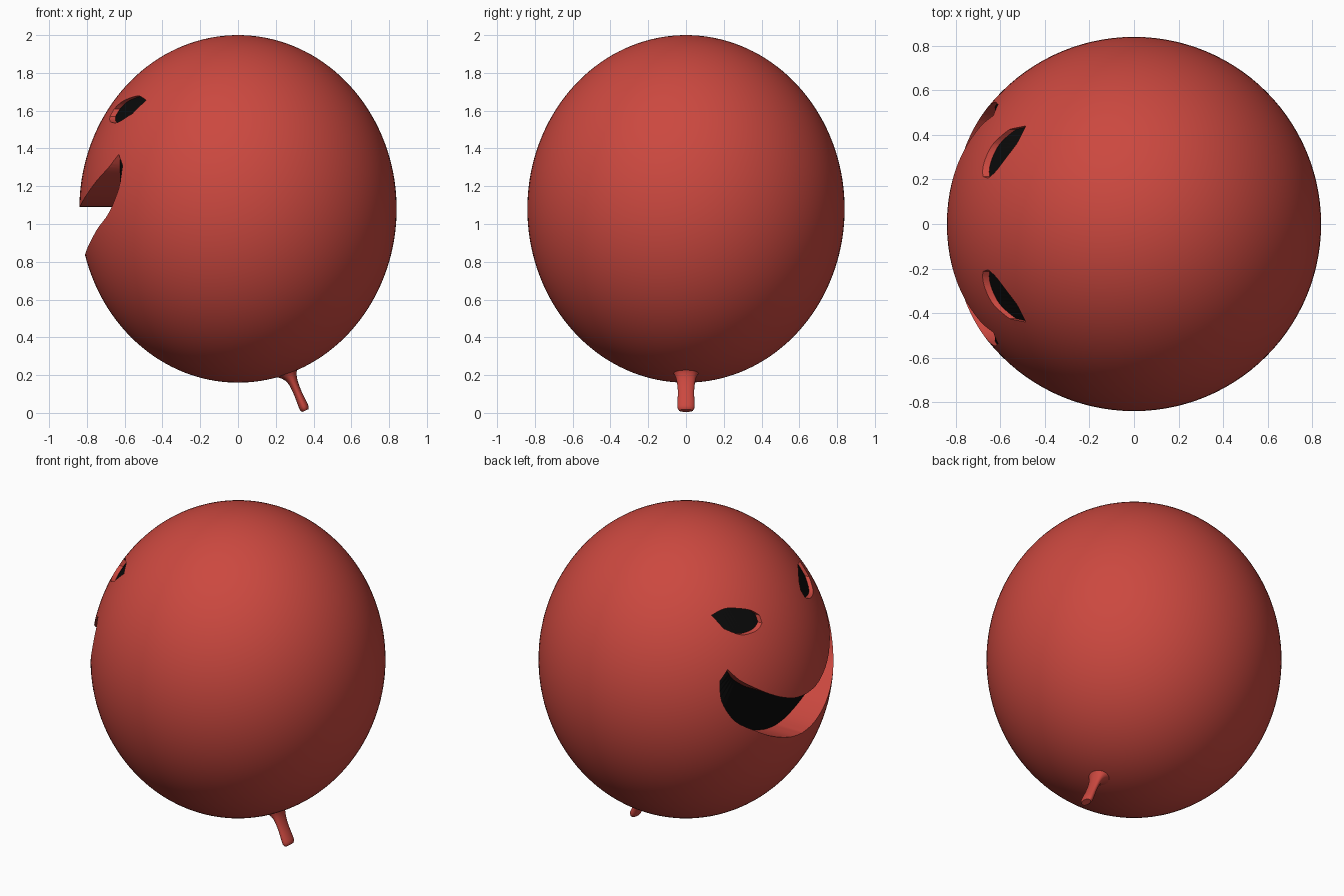
import bpy, bmesh, math

if "Cube" in bpy.data.objects:
    bpy.data.objects.remove(bpy.data.objects["Cube"])

RX, RZ, CZ = 0.84, 0.92, 1.08   # body radii and centre height


def material(name, rgb):
    m = bpy.data.materials.new(name)
    m.diffuse_color = (*rgb, 1)
    m.use_nodes = True
    m.node_tree.nodes["Principled BSDF"].inputs["Base Color"].default_value = m.diffuse_color
    return m


RED = material("red_skin", (0.60, 0.065, 0.05))
BLACK = material("black_hollow", (0.003, 0.003, 0.003))


def finish(bm, name, mat):
    bmesh.ops.recalc_face_normals(bm, faces=bm.faces)
    me = bpy.data.meshes.new(name)
    bm.to_mesh(me)
    bm.free()
    me.materials.append(mat)
    ob = bpy.data.objects.new(name, me)
    bpy.context.collection.objects.link(ob)
    return ob


def smooth(ob, angle=35):
    bpy.ops.object.select_all(action='DESELECT')
    ob.select_set(True)
    bpy.context.view_layer.objects.active = ob
    bpy.ops.object.shade_smooth_by_angle(angle=math.radians(angle))


def spline(pts, n=4):
    """Catmull-Rom refinement of an open chain."""
    out = []
    for i in range(len(pts) - 1):
        p = [pts[max(i - 1, 0)], pts[i], pts[i + 1], pts[min(i + 2, len(pts) - 1)]]
        for k in range(n):
            t = k / n
            out.append(tuple(0.5 * (2 * b + (c - a) * t + (2 * a - 5 * b + 4 * c - d) * t * t
                                    + (3 * b - a - 3 * c + d) * t ** 3)
                             for a, b, c, d in zip(*p)))
    return out + [pts[-1]]


def surface(y, z):
    return math.sqrt(max(0, RX * RX * (1 - ((z - CZ) / RZ) ** 2) - y * y))


def opening(name, upper, lower, depth, floor):
    """Cutter running along x between two chains, plus a black floor inside."""
    def inner_x(y, z):
        return -min(floor, surface(y, z) - depth)

    def sheet(bm, fx):
        u, l = ([bm.verts.new((fx(y, z), y, z)) for y, z in c] for c in (upper, lower))
        for i in range(len(u) - 1):
            bm.faces.new((u[i], u[i + 1], l[i + 1], l[i]))
        return u + l[::-1]

    bm = bmesh.new()
    sheet(bm, lambda y, z: inner_x(y, z) - 0.005)
    bmesh.ops.triangulate(bm, faces=bm.faces[:])
    patch = finish(bm, name + "_hollow", BLACK)
    for f in patch.data.polygons:      # face outwards
        if f.normal.x > 0:
            patch.data.flip_normals()
        break
    bm = bmesh.new()
    a = sheet(bm, inner_x)
    b = sheet(bm, lambda y, z: -1.1)
    for i in range(len(a)):
        j = (i + 1) % len(a)
        bm.faces.new((a[i], a[j], b[j], b[i]))
    bmesh.ops.triangulate(bm, faces=bm.faces[:])
    cutter = finish(bm, name + "_cutter", RED)
    cutter.hide_render = True
    return cutter


def mirrored(chain):
    return [(-y, z) for y, z in chain]


# Body
bm = bmesh.new()
bmesh.ops.create_uvsphere(bm, u_segments=112, v_segments=72, radius=1)
for v in bm.verts:
    v.co = (v.co.x * RX, v.co.y * RX, v.co.z * RZ + CZ)
body = finish(bm, "body", RED)

# Eyes and smiling mouth, as (y, z) chains
eye_u = spline([(.205, 1.61), (.24, 1.645), (.31, 1.67), (.37, 1.677), (.44, 1.655)])
eye_l = spline([(.213, 1.57), (.245, 1.55), (.29, 1.538), (.36, 1.54), (.425, 1.585)])
lip_u = spline([(0, 1.09), (.1, 1.1), (.2, 1.135), (.285, 1.18), (.365, 1.235), (.443, 1.3), (.487, 1.37)])
lip_l = spline([(0, .835), (.11, .85), (.25, .9), (.37, .97), (.488, 1.06), (.545, 1.19), (.537, 1.31)])
mouth_u = mirrored(lip_u[:0:-1]) + lip_u
mouth_l = mirrored(lip_l[:0:-1]) + lip_l
cutters = [opening("left_eye", eye_u, eye_l, 0.035, 9),
           opening("right_eye", mirrored(eye_u), mirrored(eye_l), 0.035, 9),
           opening("mouth", mouth_u, mouth_l, 0.03, 0.62)]

# Carve the openings
bpy.context.view_layer.objects.active = body
for c in cutters:
    mod = body.modifiers.new("carve", 'BOOLEAN')
    mod.operation = 'DIFFERENCE'
    mod.solver = 'EXACT'
    mod.object = c
    bpy.ops.object.modifier_apply(modifier=mod.name)
for c in cutters:
    bpy.data.objects.remove(c)
smooth(body)

# Stem: leaning oval tube with a flared root (x, z, half depth, half width)
rings = spline([(.245, .237, .10, .09), (.265, .207, .052, .064), (.287, .172, .028, .05),
                (.312, .115, .022, .043), (.335, .062, .024, .045), (.35, .027, .025, .045),
                (.356, .012, .018, .036)], 3)
bm = bmesh.new()
N = 28
loops = []
for x, z, a, b in rings:
    loops.append([bm.verts.new((x + a * .917 * math.cos(t), b * math.sin(t), z + a * .4 * math.cos(t)))
                  for t in (2 * math.pi * k / N for k in range(N))])
for p, q in zip(loops, loops[1:]):
    for k in range(N):
        bm.faces.new((p[k], p[(k + 1) % N], q[(k + 1) % N], q[k]))
bm.faces.new(loops[0])
bm.faces.new(loops[-1])
for v in bm.verts:
    v.co.z = max(v.co.z, 0)
smooth(finish(bm, "stem", RED), 50)
